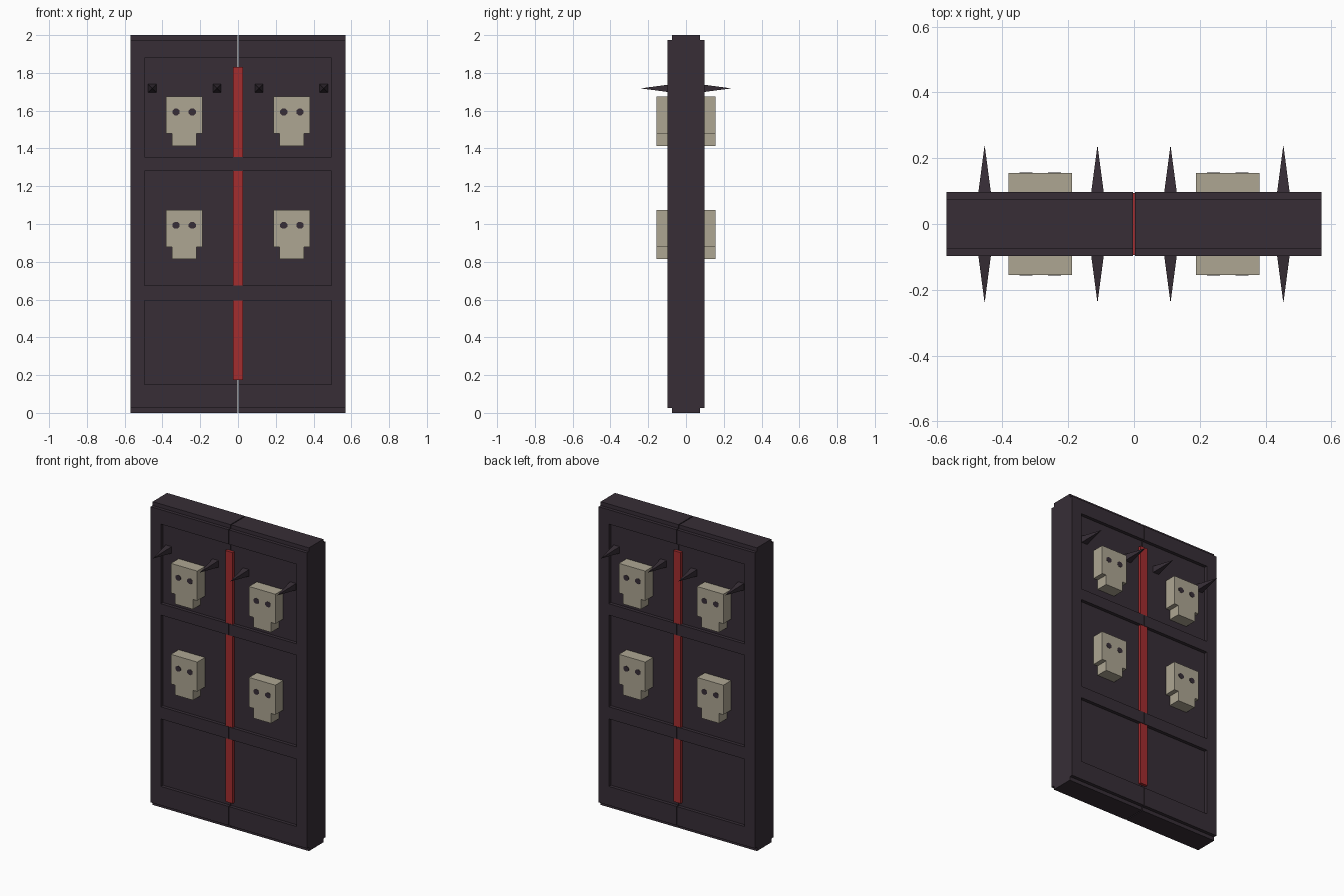
import bpy
import bmesh
import math
from mathutils import Matrix

cube = bpy.data.objects.get("Cube")
if cube:
    bpy.data.objects.remove(cube, do_unlink=True)


def material(name, rgb):
    mat = bpy.data.materials.new(name)
    mat.use_nodes = True
    mat.diffuse_color = (*rgb, 1)
    mat.node_tree.nodes["Principled BSDF"].inputs["Base Color"].default_value = (*rgb, 1)
    return mat


dark = material("dark iron", (0.038, 0.027, 0.037))
red = material("red", (0.37, 0.026, 0.028))
bone = material("bone", (0.42, 0.38, 0.29))


def finish(name, bm, mat):
    bmesh.ops.recalc_face_normals(bm, faces=bm.faces[:])
    mesh = bpy.data.meshes.new(name)
    bm.to_mesh(mesh)
    bm.free()
    mesh.materials.append(mat)
    obj = bpy.data.objects.new(name, mesh)
    bpy.context.collection.objects.link(obj)
    return obj


def prism(name, profile, y0, y1, mat):
    """Extrude an x-z outline from y0 to y1."""
    bm = bmesh.new()
    face = bm.faces.new([bm.verts.new((x, y0, z)) for x, z in profile])
    new = bmesh.ops.extrude_face_region(bm, geom=[face])["geom"]
    verts = [v for v in new if isinstance(v, bmesh.types.BMVert)]
    bmesh.ops.translate(bm, verts=verts, vec=(0, y1 - y0, 0))
    return finish(name, bm, mat)


def box(name, x0, x1, y, z0, z1, mat):
    return prism(name, [(x0, z0), (x1, z0), (x1, z1), (x0, z1)], -y, y, mat)


def spike(name, x, z, side):
    """Four-sided spike pointing out of the door face."""
    bm = bmesh.new()
    length = TIP - CORE
    bmesh.ops.create_cone(bm, cap_ends=True, segments=4, radius1=0.031, radius2=0, depth=length)
    turn = Matrix.Rotation(-side * math.pi / 2, 4, 'X') @ Matrix.Rotation(math.pi / 4, 4, 'Z')
    bmesh.ops.transform(bm, verts=bm.verts, matrix=Matrix.Translation((x, side * (CORE + length / 2), z)) @ turn)
    finish(name, bm, dark)


GAP, STILE, EDGE = 0.003, 0.495, 0.57
CORE, FRAME, FACE, TIP = 0.075, 0.097, 0.155, 0.24
PANELS = [(0.15, 0.595), (0.675, 1.28), (1.355, 1.88)]

# Two door leaves: thin core and a comb-shaped frame around the sunken panels
for sx, side_name in ((1, "left"), (-1, "right")):
    box(f"{side_name}_core", sx * GAP, sx * EDGE, CORE, 0, 2, dark)
    outline = [(GAP, 0.025)]
    for low, high in PANELS:
        outline += [(GAP, low), (STILE, low), (STILE, high), (GAP, high)]
    outline += [(GAP, 1.975), (EDGE, 1.975), (EDGE, 0.025)]
    prism(f"{side_name}_frame", [(sx * x, z) for x, z in outline], -FRAME, FRAME, dark)

# Red bars and the dark fillers between them
for i, (low, high) in enumerate(((0.175, 0.595), (0.675, 1.28), (1.355, 1.83))):
    box(f"red_bar_{i + 1}", -0.027, 0.027, 0.094, low, high, red)
for i in range(2):
    box(f"rail_filler_{i + 1}", -GAP, GAP, 0.09, PANELS[i][1], PANELS[i + 1][0], dark)

# Skulls with eyes, and spikes, on both faces
HALF = [(0.065, 0), (0.065, 0.065), (0.096, 0.065), (0.096, 0.26)]
SKULL = HALF + [(-x, z) for x, z in reversed(HALF)]
for sy, face_name in ((-1, "front"), (1, "back")):
    for sx, side_name in ((1, "left"), (-1, "right")):
        cx = sx * 0.285
        for base, row in ((0.814, "lower"), (1.414, "upper")):
            label = f"{face_name}_{side_name}_{row}"
            prism(f"{label}_skull", [(cx + x, base + z) for x, z in SKULL],
                  sy * CORE, sy * FACE, bone)
            for e in (-1, 1):
                ring = [math.tau * (k + 0.5) / 8 for k in range(8)]
                eye = [(cx + e * 0.043 + 0.021 * math.cos(a), base + 0.179 + 0.019 * math.sin(a))
                       for a in ring]
                prism(f"{label}_eye", eye, sy * (FACE - 0.002), sy * (FACE + 0.002), dark)
        for x, place in ((0.111, "inner"), (0.454, "outer")):
            spike(f"{face_name}_{side_name}_{place}_spike", sx * x, 1.718, sy)
